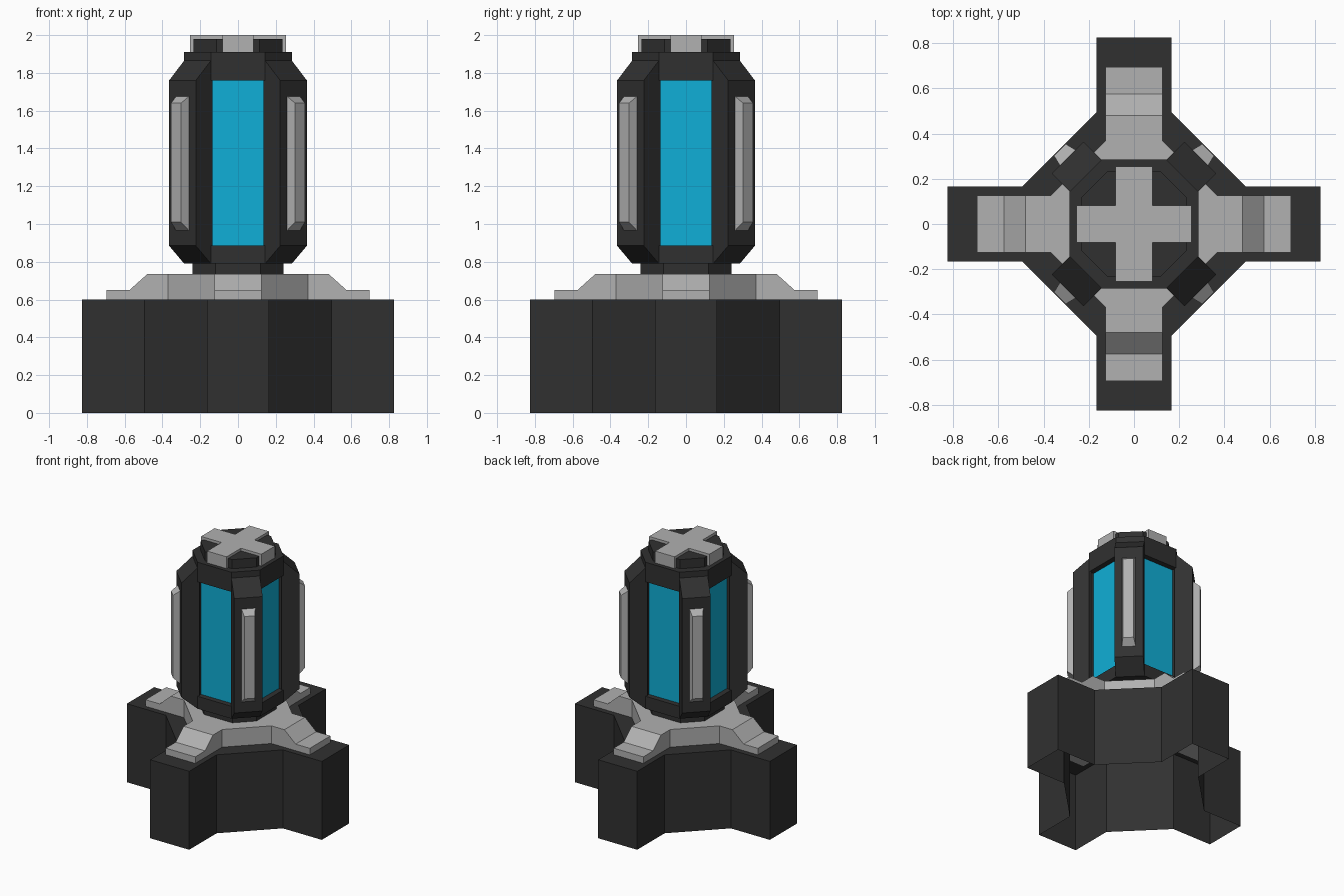
import bpy, bmesh
from math import pi
from mathutils import Matrix, Vector

if "Cube" in bpy.data.objects:
    bpy.data.objects.remove(bpy.data.objects["Cube"], do_unlink=True)


def material(name, r, g, b):
    m = bpy.data.materials.new(name)
    m.diffuse_color = (r, g, b, 1)
    m.use_nodes = True
    bsdf = next(n for n in m.node_tree.nodes if n.type == 'BSDF_PRINCIPLED')
    bsdf.inputs["Base Color"].default_value = (r, g, b, 1)
    return m


DARK = material("dark_metal", 0.03, 0.03, 0.03)
GREY = material("light_grey_metal", 0.44, 0.44, 0.44)
BLUE = material("blue_glass", 0.005, 0.43, 0.68)


def loft(bm, loops, caps=True):
    """Skin a stack of equal-length point loops, optionally closing the ends."""
    rings = [[bm.verts.new(p) for p in loop] for loop in loops]
    n = len(rings[0])
    for a, b in zip(rings, rings[1:]):
        for i in range(n):
            j = (i + 1) % n
            bm.faces.new((a[i], a[j], b[j], b[i]))
    if caps:
        bm.faces.new(rings[0][::-1])
        bm.faces.new(rings[-1])
    bmesh.ops.recalc_face_normals(bm, faces=bm.faces)


def finish(bm, name, *mats):
    mesh = bpy.data.meshes.new(name)
    bm.to_mesh(mesh)
    bm.free()
    for m in mats:
        mesh.materials.append(m)
    ob = bpy.data.objects.new(name, mesh)
    bpy.context.collection.objects.link(ob)
    return ob


def four_way(points):
    """Repeat one quarter of an outline around the z axis."""
    return [Matrix.Rotation(k * pi / 2, 2) @ Vector(p)
            for k in range(4) for p in points]


def octagon(apothem, half_side):
    return four_way([(apothem, -half_side), (apothem, half_side)])


def cross(width, reach, inner):
    """Four arms; inner is where each arm meets the next."""
    return four_way([(reach, -width), (reach, width), (inner, width)]
                    if inner == width else
                    [(reach, -width), (reach, width), (inner, width), (width, inner)])


def at(outline, z):
    return [(p[0], p[1], z) for p in outline]


def prism(name, outline, z0, z1, mat):
    bm = bmesh.new()
    loft(bm, [at(outline, z0), at(outline, z1)])
    return finish(bm, name, mat)


def radial(names, loops, start, mat):
    """Build a part along +x and place four turned copies."""
    for k, name in enumerate(names):
        bm = bmesh.new()
        loft(bm, loops)
        bm.transform(Matrix.Rotation(start + k * pi / 2, 4, 'Z'))
        finish(bm, name, mat)


def sweep(profile, half):
    return [[(r, y, z) for r, z in profile] for y in (-half, half)]


SIDES = ("left", "back", "right", "front")
CORNERS = ("back_left", "back_right", "front_right", "front_left")

# Hollow base: outer walls and a top rim around the plate, open underneath
base = cross(0.165, 0.825, 0.495)
plate = cross(0.125, 0.695, 0.37)
bm = bmesh.new()
loft(bm, [at(base, 0), at(base, 0.6), at(plate, 0.6)], caps=False)
finish(bm, "base", DARK)

# Grey plate: octagonal hub with four stepped arms
prism("plate_hub", octagon(0.37, 0.125), 0.6, 0.735, GREY)
arm = [(0.37, 0.6), (0.695, 0.6), (0.695, 0.65),
       (0.575, 0.65), (0.48, 0.735), (0.37, 0.735)]
radial([f"plate_arm_{s}" for s in SIDES], sweep(arm, 0.125), 0, GREY)

# Neck and cap
prism("neck", octagon(0.24, 0.12), 0.735, 0.79, DARK)
prism("cap", octagon(0.235, 0.115), 1.91, 1.98, DARK)
prism("cap_cross", cross(0.082, 0.255, 0.082), 1.91, 2.0, GREY)

# Body with a recessed glass window in each main side
body = octagon(0.285, 0.143)
bm = bmesh.new()
loft(bm, [at(body, z) for z in (0.79, 0.885, 1.76, 1.91)])
windows = [f for f in bm.faces
           if max(abs(f.normal.x), abs(f.normal.y)) > 0.9
           and 1 < f.calc_center_median().z < 1.6]
for f in bmesh.ops.extrude_discrete_faces(bm, faces=windows)["faces"]:
    f.normal_update()
    bmesh.ops.translate(bm, verts=f.verts, vec=f.normal * -0.04)
    f.material_index = 1
finish(bm, "body", DARK, BLUE)

# Corner struts with sloped ends
strut = [(0.29, 0.79), (0.303, 0.79), (0.416, 0.885),
         (0.416, 1.76), (0.303, 1.865), (0.29, 1.865)]
radial([f"strut_{c}" for c in CORNERS], sweep(strut, 0.1), pi / 4, DARK)


# Chamfered grey bars on the struts
def upright(r, half, z0, z1):
    return [(r, -half, z0), (r, half, z0), (r, half, z1), (r, -half, z1)]


bar = [upright(0.41, 0.05, 0.96, 1.68), upright(0.464, 0.037, 1.01, 1.64)]
radial([f"bar_{c}" for c in CORNERS], bar, pi / 4, GREY)
